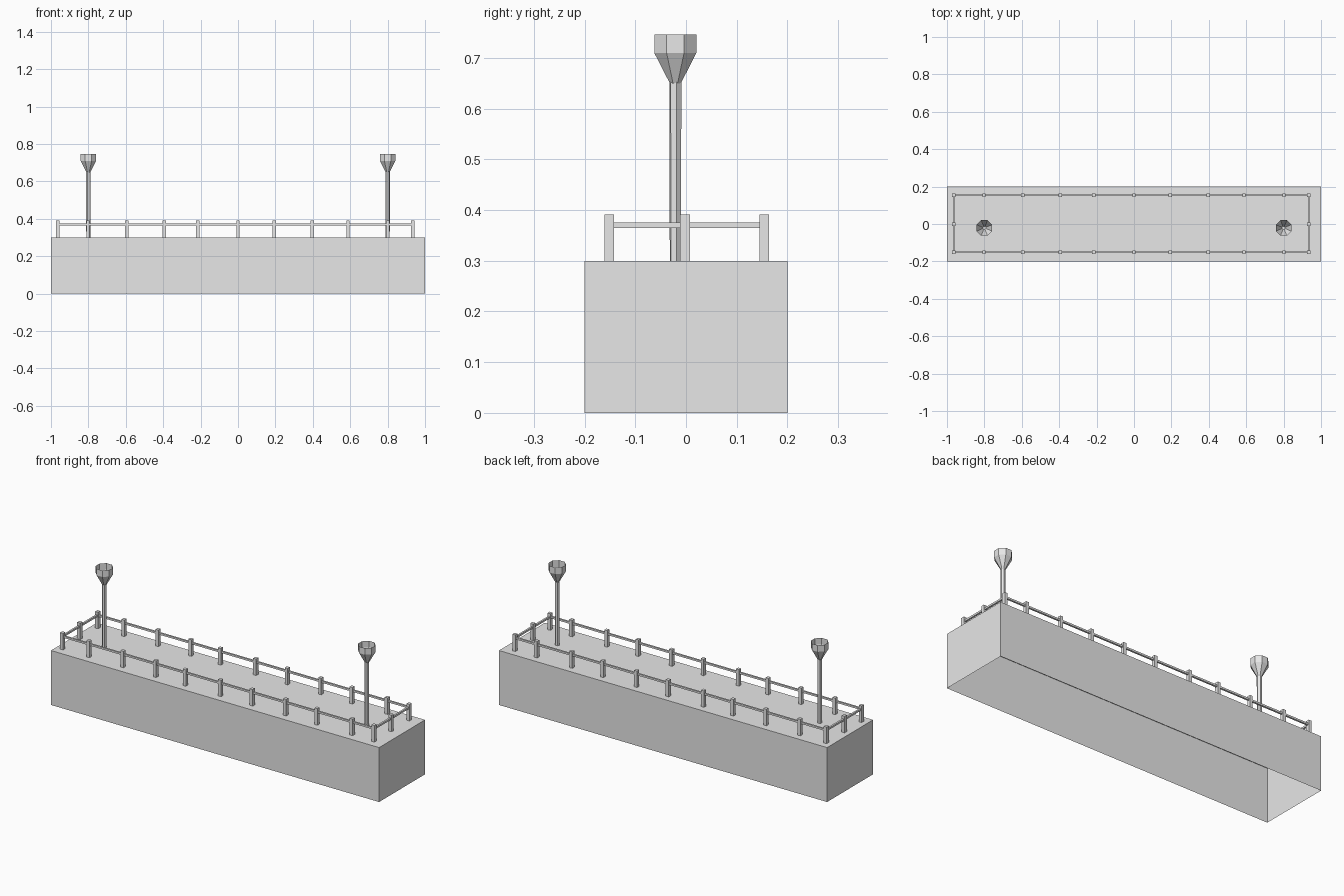
import bpy, bmesh, math
from mathutils import Matrix, Vector

default = bpy.data.objects.get("Cube")
if default:
    bpy.data.objects.remove(default)

grey = bpy.data.materials.new("plain_grey")
grey.use_nodes = True
grey.diffuse_color = (0.8, 0.8, 0.8, 1)
grey.node_tree.nodes["Principled BSDF"].inputs["Base Color"].default_value = (0.8, 0.8, 0.8, 1)


def finish(name, bm):
    mesh = bpy.data.meshes.new(name)
    bm.to_mesh(mesh)
    bm.free()
    mesh.materials.append(grey)
    obj = bpy.data.objects.new(name, mesh)
    bpy.context.collection.objects.link(obj)
    return obj


def add_box(bm, lo, hi):
    lo, hi = Vector(lo), Vector(hi)
    size = hi - lo
    place = Matrix.Translation((lo + hi) / 2) @ Matrix.Diagonal((*size, 1))
    return bmesh.ops.create_cube(bm, size=1, matrix=place)["verts"]


def lathe(name, profile, sides, turn, location, close_bottom):
    """Flat-sided shell through (radius, height) rings, open at the top."""
    bm = bmesh.new()
    rings = []
    for radius, z in profile:
        angles = [turn + math.tau * i / sides for i in range(sides)]
        rings.append([bm.verts.new((radius * math.cos(a), radius * math.sin(a), z)) for a in angles])
    for low, high in zip(rings, rings[1:]):
        for i in range(sides):
            j = (i + 1) % sides
            bm.faces.new((low[i], low[j], high[j], high[i]))
    if close_bottom:
        bm.faces.new(rings[0][::-1])
    finish(name, bm).location = location


DECK = 0.3
LEFT, RIGHT, FRONT, BACK = 0.935, -0.963, -0.151, 0.154

# Platform: a thin shell, open underneath
bm = bmesh.new()
add_box(bm, (-1, -0.2, 0), (1, 0.2, DECK))
bm.normal_update()
under = [f for f in bm.faces if f.normal.z < -0.5]
bmesh.ops.delete(bm, geom=under, context="FACES_ONLY")
finish("platform", bm)

# Fence posts along both long sides and in the middle of each end
post_x = [RIGHT, -0.802, -0.595, -0.395, -0.215, 0, 0.193, 0.397, 0.588, 0.802, LEFT]
spots = [(x, y) for y in (FRONT, BACK) for x in post_x]
spots += [(x, -0.002) for x in (RIGHT, LEFT)]
bm = bmesh.new()
for x, y in spots:
    add_box(bm, (x - 0.009, y - 0.0095, DECK), (x + 0.009, y + 0.0095, 0.391))
finish("fence_posts", bm)

# Rails joining the posts
bm = bmesh.new()
t, low, high = 0.005, 0.365, 0.375
for y in (FRONT, BACK):
    add_box(bm, (RIGHT, y - t, low), (LEFT, y + t, high))
for x in (RIGHT, LEFT):
    add_box(bm, (x - t, FRONT, low), (x + t, BACK, high))
finish("fence_rails", bm)

# Lamp posts with open eight-sided cups
for side, x in (("right", -0.8), ("left", 0.8)):
    place = (x, -0.021, 0)
    lathe(side + "_lamp_pole", [(0.0115, DECK), (0.0125, 0.655)], 6, math.radians(12), place, False)
    lathe(side + "_lamp_cup", [(0.009, 0.645), (0.045, 0.71), (0.045, 0.746)], 8, math.pi / 8, place, True)
